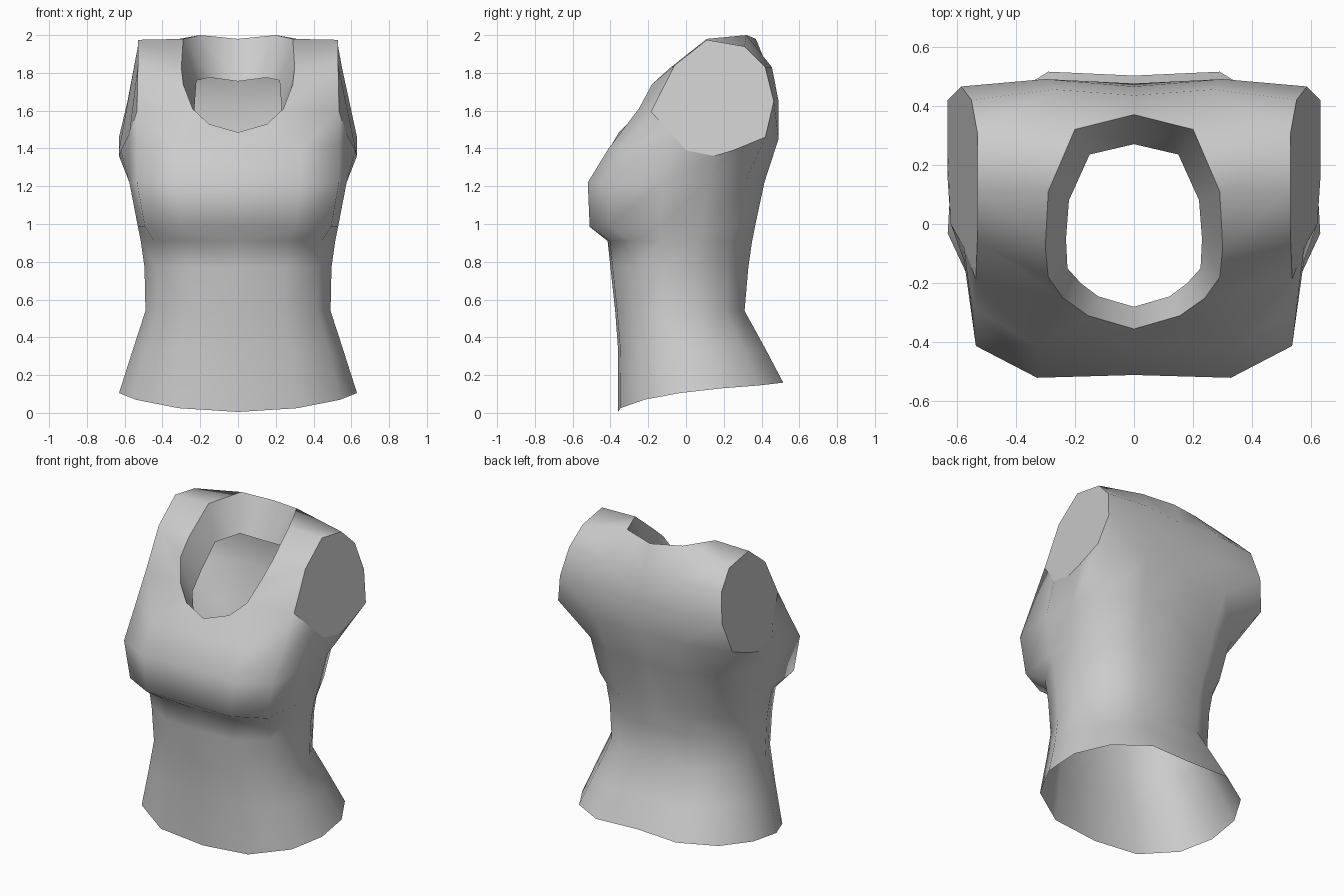
import bpy, bmesh

cube = bpy.data.objects.get("Cube")
if cube:
    bpy.data.objects.remove(cube)

grey = bpy.data.materials.new("plain grey")
grey.use_nodes = True
grey.diffuse_color = (0.6, 0.6, 0.6, 1)
grey.node_tree.nodes["Principled BSDF"].inputs["Base Color"].default_value = (0.6, 0.6, 0.6, 1)


def build(name, points, faces, smooth=True):
    """Half mesh on +x, mirrored across the centre line."""
    bm = bmesh.new()
    verts = {k: bm.verts.new(p) for k, p in points.items()}
    for f in faces:
        bm.faces.new([verts[k] for k in f])
    me = bpy.data.meshes.new(name)
    bm.to_mesh(me)
    bm.free()
    me.materials.append(grey)
    for p in me.polygons:
        p.use_smooth = smooth
    ob = bpy.data.objects.new(name, me)
    bpy.context.collection.objects.link(ob)
    mod = ob.modifiers.new("mirror", 'MIRROR')
    mod.merge_threshold = 0.002
    return ob


def named(prefix, pts):
    return {f"{prefix}{i}": p for i, p in enumerate(pts)}


# Half cross-sections from front centre round to back centre, in unit size
BODY = [(0, -1), (.5, -.97), (.86, -.68), (1, -.25), (.98, .25), (.8, .7), (.46, 1), (0, .97)]
BUST = [(0, -.98), (.57, -1), (.93, -.77), (1, -.15), (.98, .35), (.82, .78), (.48, 1), (0, .97)]

# Torso rings: section, half width, front y, back y
RINGS = [
    (BODY, .63, -.36, .515, (.005, .025, .07, .105, .13, .145, .16, .165)),
    (BODY, .555, -.36, .42, .34),
    (BODY, .49, -.375, .31, .54),
    (BODY, .495, -.40, .33, .77),
    (BODY, .515, -.415, .35, .91),
    (BUST, .53, -.51, .365, .985),
    (BUST, .575, -.52, .415, 1.22),
]
pts = {}
for r, (section, hw, yf, yb, z) in enumerate(RINGS):
    for c, (u, v) in enumerate(section):
        height = z[c] if isinstance(z, tuple) else z
        pts[f"r{r}c{c}"] = (u * hw, (yf + yb) / 2 + v * (yb - yf) / 2, height)

# Neck edge, front to back, and arm edge, from the top round by the front
NECK = [(0, -.355, 1.485), (.155, -.31, 1.53), (.24, -.25, 1.61), (.29, -.18, 1.74),
        (.3, -.08, 1.83), (.29, .11, 1.98), (.2, .32, 2.0), (0, .37, 1.98)]
ARM = [(.53, .11, 1.975), (.53, -.06, 1.84), (.535, -.185, 1.595), (.575, -.08, 1.48),
       (.62, .0, 1.39), (.63, .15, 1.36), (.63, .25, 1.39), (.63, .42, 1.46),
       (.585, .465, 1.65), (.55, .42, 1.83), (.53, .31, 1.94)]
pts.update(named("n", NECK))
pts.update(named("a", ARM))
# Chest row and two-point rows up the back
pts.update(named("m", [(0, -.415, 1.385), (.33, -.41, 1.40), (.535, -.29, 1.42)]))
pts.update(named("b", [(0, .475, 1.45), (.3, .49, 1.45)]))
pts.update(named("d", [(0, .465, 1.65), (.3, .49, 1.65)]))
pts.update(named("e", [(0, .435, 1.82), (.27, .455, 1.83)]))

faces = [(f"r{r}c{c}", f"r{r}c{c+1}", f"r{r+1}c{c+1}", f"r{r+1}c{c}")
         for r in range(len(RINGS) - 1) for c in range(7)]
t = [f"r{len(RINGS)-1}c{c}" for c in range(8)]
# Chest and shoulder faces
faces += [(t[0], t[1], "m1", "m0"), (t[1], t[2], "m2", "m1"), ("m0", "m1", "n1", "n0"),
          ("m1", "n2", "n1"), ("m1", "m2", "a2", "n2"), ("n2", "a2", "a1", "n3"),
          ("n3", "a1", "n4"), ("n4", "a1", "a0", "n5"), ("n5", "a0", "a10", "n6")]
# Underarm faces
faces += [(t[2], t[3], "a3", "m2"), ("m2", "a3", "a2"), (t[3], "a4", "a3"),
          (t[3], t[4], "a5", "a4"), (t[4], "a6", "a5"), (t[4], t[5], "a7", "a6")]
# Upper back faces
faces += [(t[5], t[6], "b1", "a7"), (t[6], t[7], "b0", "b1"), ("b1", "d1", "a8", "a7"),
          ("b0", "d0", "d1", "b1"), ("d1", "e1", "a9", "a8"), ("d0", "e0", "e1", "d1"),
          ("e1", "n6", "a10", "a9"), ("e0", "n7", "n6", "e1")]
build("torso", pts, faces)

# Flat caps closing the arm openings
build("arm_caps", named("a", ARM), [[f"a{i}" for i in range(len(ARM))]], smooth=False)

# Wall sloping in and down from the neck edge
INNER = [(0, -.28, 1.30), (.12, -.245, 1.34), (.18, -.2, 1.41), (.225, -.15, 1.52),
         (.23, -.05, 1.62), (.22, .08, 1.76), (.15, .235, 1.775), (0, .27, 1.755)]
build("collar_wall", {**named("n", NECK), **named("i", INNER)},
      [(f"n{k}", f"n{k+1}", f"i{k+1}", f"i{k}") for k in range(7)])
